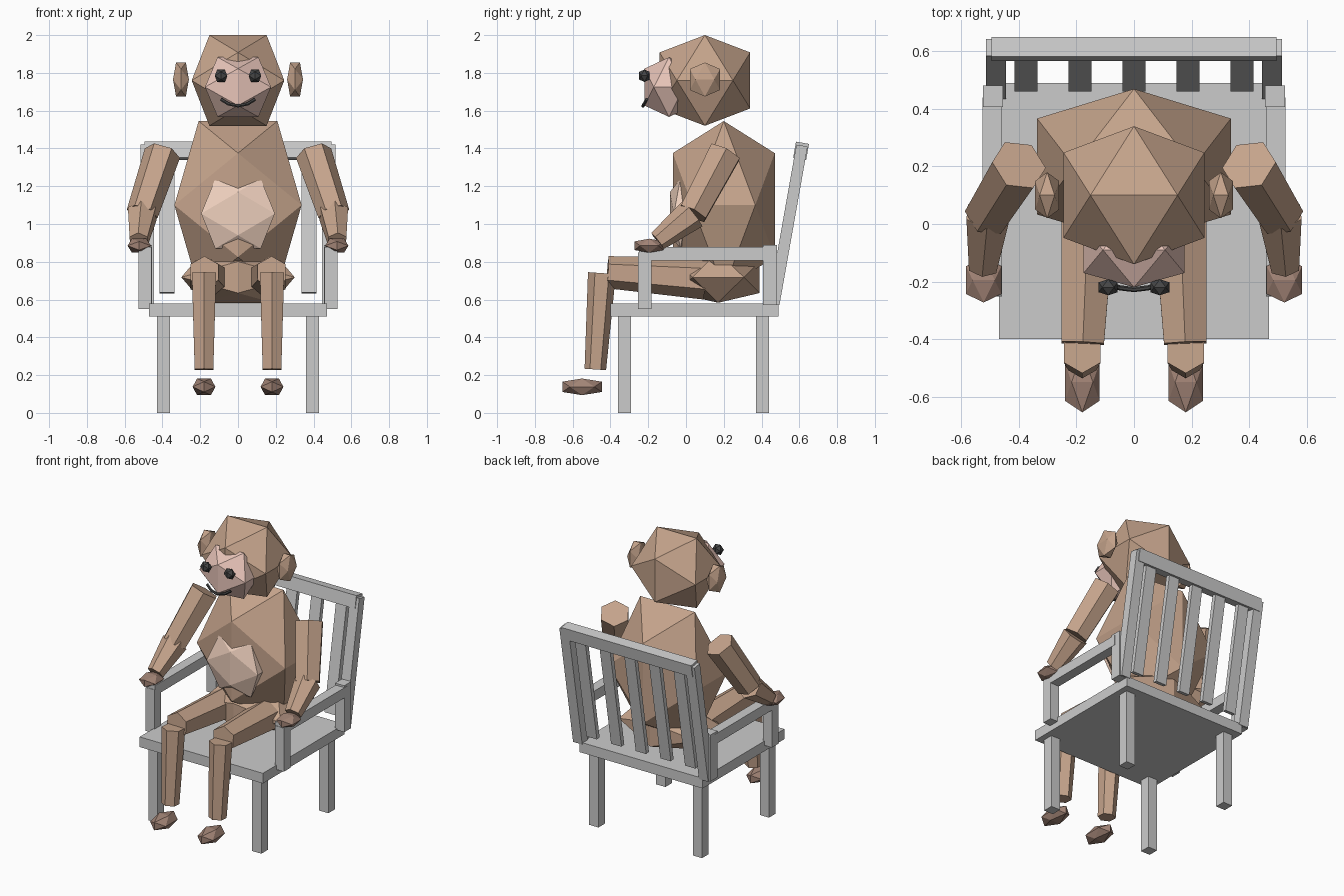
import bpy, bmesh, math
from mathutils import Vector, Matrix

if "Cube" in bpy.data.objects:
    bpy.data.objects.remove(bpy.data.objects["Cube"])

def material(name, rgb):
    m = bpy.data.materials.new(name)
    m.diffuse_color = (*rgb, 1)
    m.use_nodes = True
    m.node_tree.nodes["Principled BSDF"].inputs["Base Color"].default_value = m.diffuse_color
    return m

BROWN = material("brown fur", (0.56, 0.37, 0.26))
DARK = material("dark skin", (0.36, 0.23, 0.18))
PINK = material("face skin", (0.80, 0.55, 0.48))
TAN = material("belly fur", (0.86, 0.63, 0.51))
BLACK = material("black", (0.06, 0.06, 0.06))

def finish(name, bm, mat=None):
    bmesh.ops.recalc_face_normals(bm, faces=bm.faces)
    me = bpy.data.meshes.new(name)
    bm.to_mesh(me)
    bm.free()
    if mat:
        me.materials.append(mat)
    ob = bpy.data.objects.new(name, me)
    bpy.context.collection.objects.link(ob)
    return ob

def box(name, centre, size, tilt=0):
    bm = bmesh.new()
    bmesh.ops.create_cube(bm, size=1)
    bm.transform(Matrix.Translation(centre) @ Matrix.Rotation(tilt, 4, 'X')
                 @ Matrix.Diagonal((*size, 1)))
    return finish(name, bm)

def ico(name, centre, half, mat):
    """Twenty-sided solid with an edge on top, filling the given half sizes."""
    bm = bmesh.new()
    g = 2 / (1 + math.sqrt(5))
    for a in (-1, 1):
        for b in (-1, 1):
            for p in ((a * g, 0, b), (0, a, b * g), (a, b * g, 0)):
                bm.verts.new([c + h * v for c, h, v in zip(centre, half, p)])
    bmesh.ops.convex_hull(bm, input=bm.verts)
    return finish(name, bm, mat)

def limb(name, a, b, r1, r2, mat):
    """Six-sided tapered segment from a to b."""
    a, b = Vector(a), Vector(b)
    d = b - a
    bm = bmesh.new()
    bmesh.ops.create_cone(bm, cap_ends=True, segments=6, radius1=r1, radius2=r2, depth=d.length)
    bm.transform(Matrix.Translation((a + b) / 2) @ d.to_track_quat('Z', 'Y').to_matrix().to_4x4())
    return finish(name, bm, mat)

# Chair back: everything lies along one leaning line
LOW, HIGH = Vector((0, 0.465, 0.575)), Vector((0, 0.615, 1.42))
LEAN = -math.atan2(HIGH.y - LOW.y, HIGH.z - LOW.z)

def back_bar(name, x, z1, z2, width, depth):
    p, q = [LOW.lerp(HIGH, (z - LOW.z) / (HIGH.z - LOW.z)) for z in (z1, z2)]
    mid = (p + q) / 2
    return box(name, (x, mid.y, mid.z), (width, depth, (q - p).length), LEAN)

box("seat", (0, 0.045, 0.545), (0.94, 0.89, 0.07))
back_bar("back_top_rail", 0, 1.345, 1.43, 0.99, 0.07)
for i in range(-2, 3):
    back_bar("back_slat", i * 0.188, 0.635, 1.35, 0.08, 0.03)

# Body and head
ico("hips", (0, 0.17, 0.718), (0.30, 0.22, 0.135), BROWN)
ico("torso", (0, 0.2, 1.10), (0.337, 0.27, 0.445), BROWN)
ico("belly", (0, -0.03, 1.055), (0.195, 0.055, 0.185), TAN)
ico("head", (0, 0.1, 1.76), (0.245, 0.24, 0.24), BROWN)
ico("face", (0, -0.09, 1.725), (0.175, 0.13, 0.158), PINK)

# Mouth: a thin bent tube
cu = bpy.data.curves.new("mouth", 'CURVE')
cu.dimensions = '3D'
cu.bevel_depth = 0.009
cu.bevel_resolution = 1
cu.use_fill_caps = True
pts = [(-0.09, -0.208, 1.66), (-0.05, -0.222, 1.635), (0, -0.228, 1.625),
       (0.05, -0.222, 1.635), (0.09, -0.208, 1.66)]
sp = cu.splines.new('POLY')
sp.use_smooth = False
sp.points.add(len(pts) - 1)
for p, co in zip(sp.points, pts):
    p.co = (*co, 1)
cu.materials.append(BLACK)
bpy.context.collection.objects.link(bpy.data.objects.new("mouth", cu))

# Mirrored pairs
for s, side in ((-1, "left"), (1, "right")):
    # Chair legs, arm supports and back posts
    box(f"front_leg_{side}", (s * 0.395, -0.325, 0.256), (0.07, 0.07, 0.512))
    box(f"back_leg_{side}", (s * 0.395, 0.405, 0.256), (0.07, 0.07, 0.512))
    box(f"arm_front_post_{side}", (s * 0.493, -0.218, 0.70), (0.068, 0.07, 0.30))
    box(f"arm_back_post_{side}", (s * 0.49, 0.445, 0.73), (0.07, 0.075, 0.32))
    box(f"armrest_{side}", (s * 0.493, 0.095, 0.842), (0.068, 0.69, 0.07))
    back_bar(f"back_post_{side}", s * 0.48, 0.575, 1.415, 0.07, 0.06)
    # Ears and eyes
    ico(f"ear_{side}", (s * 0.302, 0.1, 1.765), (0.042, 0.08, 0.09), BROWN)
    ico(f"eye_{side}", (s * 0.09, -0.22, 1.785), (0.033, 0.028, 0.033), BLACK)
    # Arms
    elbow = (s * 0.507, 0.035, 1.055)
    limb(f"upper_arm_{side}", (s * 0.40, 0.205, 1.375), elbow, 0.097, 0.085, BROWN)
    limb(f"forearm_{side}", elbow, (s * 0.525, -0.15, 0.91), 0.085, 0.055, BROWN)
    ico(f"hand_{side}", (s * 0.523, -0.195, 0.885), (0.062, 0.078, 0.037), DARK)
    # Legs
    limb(f"thigh_{side}", (s * 0.157, 0.10, 0.71), (s * 0.178, -0.415, 0.745), 0.11, 0.085, BROWN)
    limb(f"shin_{side}", (s * 0.18, -0.445, 0.74), (s * 0.18, -0.48, 0.23), 0.074, 0.057, BROWN)
    ico(f"foot_{side}", (s * 0.18, -0.55, 0.138), (0.06, 0.105, 0.044), DARK)
